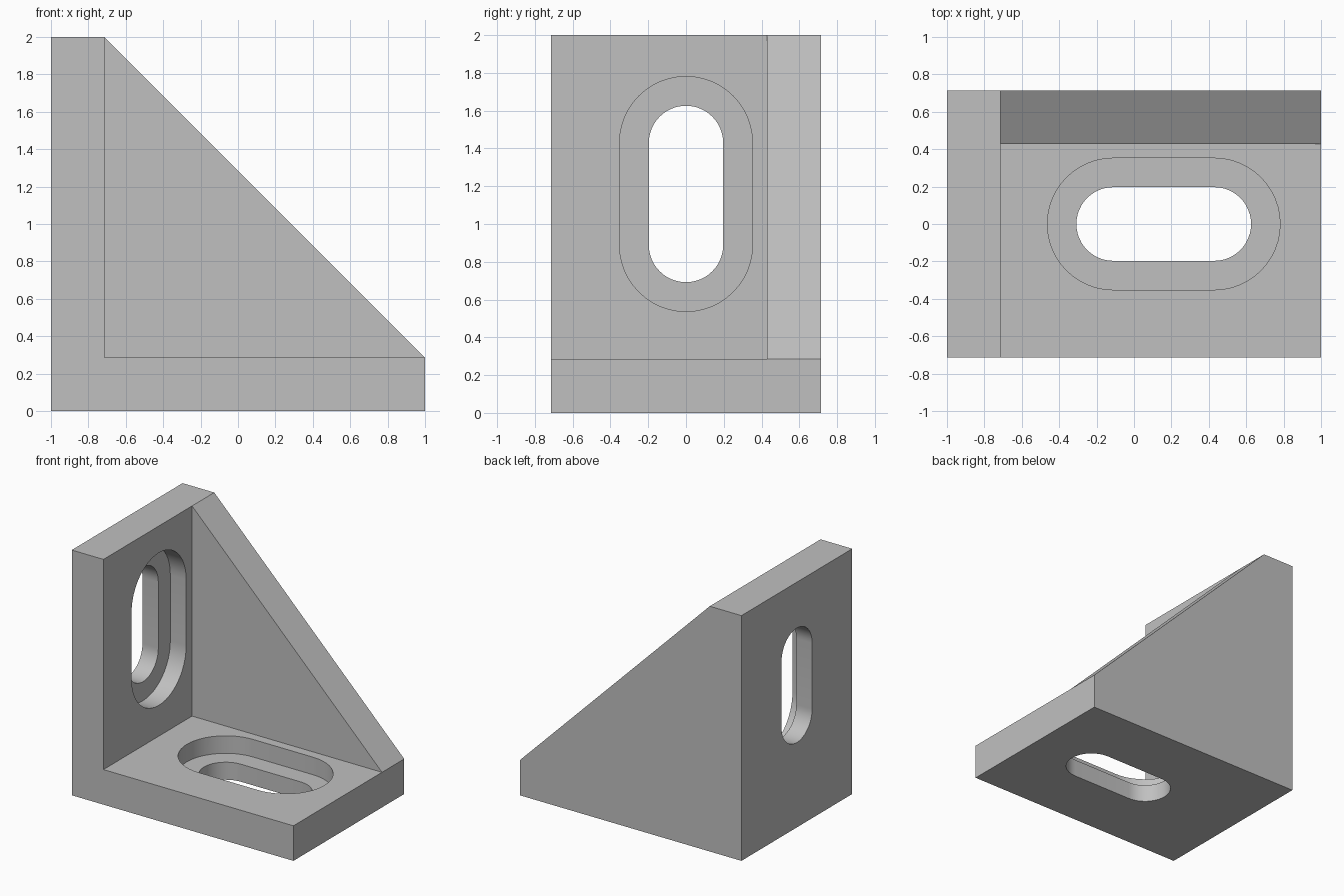
import bpy, bmesh, math
from mathutils import Matrix, Vector

cube = bpy.data.objects.get("Cube")
if cube:
    bpy.data.objects.remove(cube, do_unlink=True)

T = 0.286          # plate thickness
W = 0.714          # half width
INNER = T - 1      # inside face of the upright plate
SLOT = T / 2 + 0.016   # slot centre along the base

grey = bpy.data.materials.new("plain grey")
grey.use_nodes = True
grey.diffuse_color = (0.53, 0.53, 0.53, 1)
grey.node_tree.nodes["Principled BSDF"].inputs["Base Color"].default_value = grey.diffuse_color


def prism(name, outline, start, direction):
    """Extrude a closed outline, lifted to 3D points, along a direction."""
    bm = bmesh.new()
    face = bm.faces.new([bm.verts.new(Vector(p) + Vector(start)) for p in outline])
    new = bmesh.ops.extrude_face_region(bm, geom=[face])["geom"]
    verts = [v for v in new if isinstance(v, bmesh.types.BMVert)]
    bmesh.ops.translate(bm, verts=verts, vec=direction)
    bmesh.ops.recalc_face_normals(bm, faces=bm.faces)
    mesh = bpy.data.meshes.new(name)
    bm.to_mesh(mesh)
    bm.free()
    mesh.materials.append(grey)
    obj = bpy.data.objects.new(name, mesh)
    bpy.context.collection.objects.link(obj)
    return obj


def slot_outline(radius, half=0.27, steps=24):
    """Rounded slot in the XY plane, long along X."""
    points = []
    for side in (1, -1):
        for i in range(steps + 1):
            a = math.pi * (i / steps - 0.5)
            points.append((side * (half + radius * math.cos(a)),
                           side * radius * math.sin(a), 0))
    return points


def cut(target, cutter):
    cutter.hide_render = True
    mod = target.modifiers.new("cut", 'BOOLEAN')
    mod.operation = 'DIFFERENCE'
    mod.solver = 'EXACT'
    mod.object = cutter
    bpy.context.view_layer.objects.active = target
    bpy.ops.object.modifier_apply(modifier=mod.name)
    bpy.data.objects.remove(cutter, do_unlink=True)


# Solid sloped block, hollowed to leave base, upright and side gusset
profile = [(-1, 0, 0), (1, 0, 0), (1, 0, T), (INNER, 0, 2), (-1, 0, 2)]
bracket = prism("corner_bracket", profile, (0, -W, 0), (0, 2 * W, 0))
pocket = [(INNER, 0, T), (2, 0, T), (2, 0, 3), (INNER, 0, 3)]
cut(bracket, prism("pocket_cutter", pocket, (0, -2, 0), (0, 2 + W - T, 0)))

# Counterbored slots: a through slot and a wider half-depth recess per plate
for radius, bottom in ((0.197, -0.2), (0.352, T / 2)):
    outline = slot_outline(radius)
    cut(bracket, prism("base_slot_cutter", outline, (SLOT, 0, bottom), (0, 0, 0.5 - bottom)))
    upright = [(0, y, x) for x, y, z in outline]
    cut(bracket, prism("upright_slot_cutter", upright,
                       (bottom - 1, 0, SLOT + 1), (0.5 - bottom, 0, 0)))

# Smooth slot walls, sharp plate edges
bpy.ops.object.select_all(action='DESELECT')
bracket.select_set(True)
bpy.context.view_layer.objects.active = bracket
bpy.ops.object.shade_smooth_by_angle(angle=math.radians(30))
